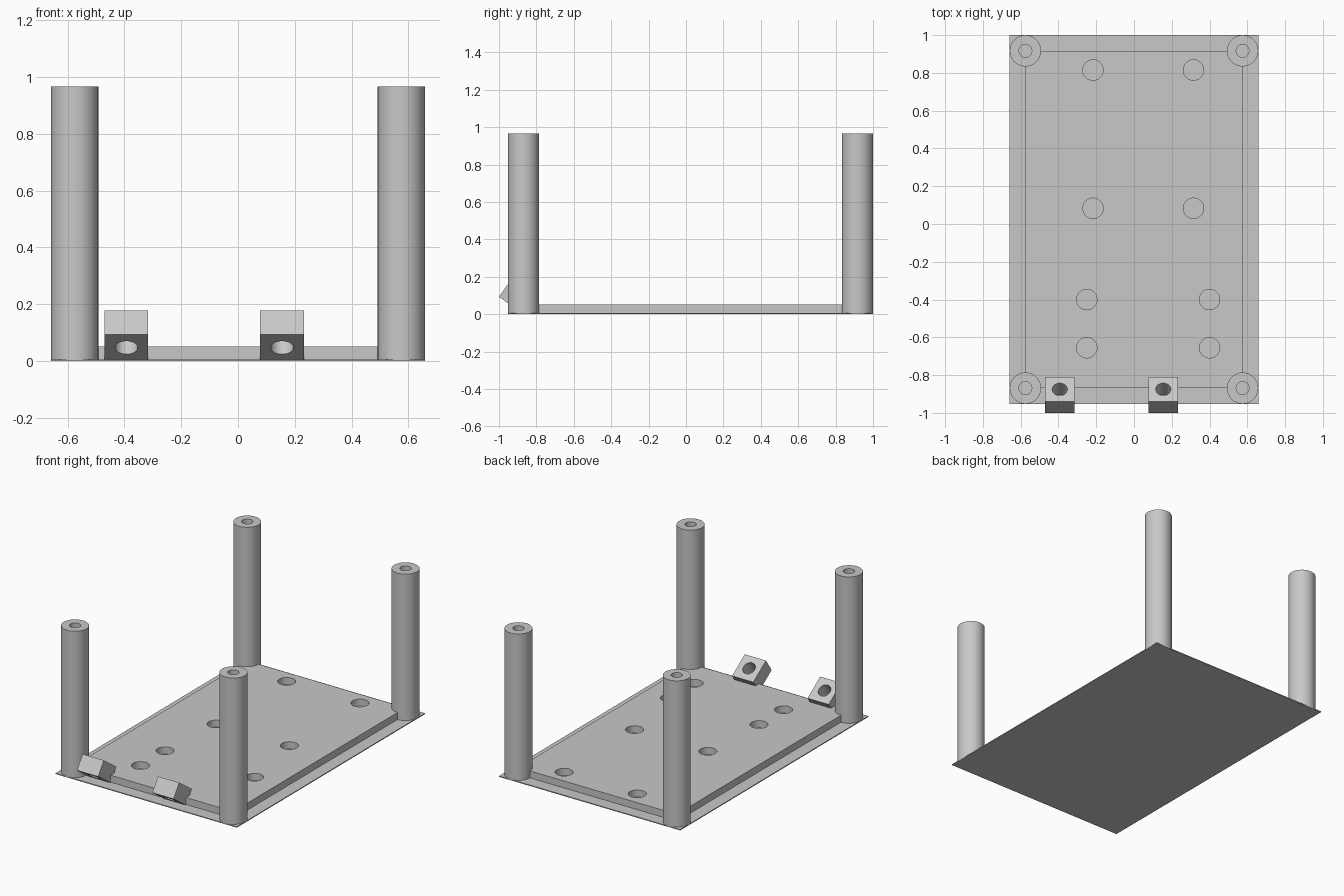
import bpy
import bmesh
import math
from mathutils import Matrix, Vector

cube = bpy.data.objects.get("Cube")
if cube:
    bpy.data.objects.remove(cube, do_unlink=True)

grey = bpy.data.materials.new("light grey")
grey.use_nodes = True
grey.diffuse_color = (0.58, 0.58, 0.58, 1)
grey.node_tree.nodes["Principled BSDF"].inputs["Base Color"].default_value = grey.diffuse_color


def make_object(name, bm):
    bmesh.ops.recalc_face_normals(bm, faces=bm.faces)
    mesh = bpy.data.meshes.new(name)
    bm.to_mesh(mesh)
    bm.free()
    mesh.materials.append(grey)
    obj = bpy.data.objects.new(name, mesh)
    bpy.context.collection.objects.link(obj)
    return obj


def activate(obj):
    bpy.ops.object.select_all(action='DESELECT')
    obj.select_set(True)
    bpy.context.view_layer.objects.active = obj


def smooth(obj):
    activate(obj)
    bpy.ops.object.shade_smooth_by_angle(angle=math.radians(30))


def box(name, low, high):
    low, high = Vector(low), Vector(high)
    bm = bmesh.new()
    bmesh.ops.create_cube(bm, size=1, matrix=Matrix.Translation((low + high) / 2)
                          @ Matrix.Diagonal((*(high - low), 1)))
    return make_object(name, bm)


def drill(target, centres, radius, depth):
    """Cut upright round holes into an object, in its local space."""
    bm = bmesh.new()
    for centre in centres:
        bmesh.ops.create_cone(bm, cap_ends=True, segments=48, radius1=radius, radius2=radius,
                              depth=depth, matrix=Matrix.Translation(centre))
    cutter = make_object("hole_cutter", bm)
    cutter.hide_render = True
    cut = target.modifiers.new("holes", 'BOOLEAN')
    cut.object = cutter
    cut.solver = 'EXACT'
    activate(target)
    bpy.ops.object.modifier_apply(modifier=cut.name)
    bpy.data.objects.remove(cutter, do_unlink=True)
    smooth(target)


POST_X, BACK_Y, FRONT_Y = 0.575, 0.917, -0.869
POST_R, BORE_R, POST_H = 0.083, 0.034, 0.967
PLATE_TOP, SLAB_TOP = 0.006, 0.052

# Thin base sheet and the thicker slab on it
box("base_plate", (-0.658, FRONT_Y - POST_R, 0), (0.658, BACK_Y + POST_R, PLATE_TOP))
slab = box("raised_slab", (-POST_X, FRONT_Y, 0.003), (POST_X, BACK_Y, SLAB_TOP))

# Round mounting holes, in two rectangular groups
holes = [(x, y, SLAB_TOP) for xs, ys in (((-0.217, 0.315), (0.815, 0.083)),
                                         ((-0.25, 0.4), (-0.4, -0.655)))
         for x in xs for y in ys]
drill(slab, holes, 0.054, 0.2)

# Hollow corner posts, turned from a profile
profile = [(0, SLAB_TOP), (BORE_R, SLAB_TOP), (BORE_R, POST_H),
           (POST_R, POST_H), (POST_R, 0), (0, 0)]
for side, x in (("right", -POST_X), ("left", POST_X)):
    for end, y in (("front", FRONT_Y), ("back", BACK_Y)):
        bm = bmesh.new()
        verts = [bm.verts.new((r, 0, z)) for r, z in profile]
        edges = [bm.edges.new(pair) for pair in zip(verts, verts[1:])]
        bmesh.ops.spin(bm, geom=verts + edges, cent=(0, 0, 0), axis=(0, 0, 1),
                       angle=math.tau, steps=64)
        bmesh.ops.remove_doubles(bm, verts=bm.verts, dist=0.0001)
        post = make_object(f"{end}_{side}_post", bm)
        post.location = (x, y, 0)
        smooth(post)

# Tilted, drilled lugs on the front edge
for side, x in (("right", -0.393), ("left", 0.155)):
    lug = box(f"{side}_lug", (-0.077, 0, 0), (0.077, 0.16, 0.103))
    drill(lug, [(0, 0.08, 0.05)], 0.04, 0.3)
    lug.location = (x, -1, 0.093)
    lug.rotation_euler.x = math.radians(-35)
